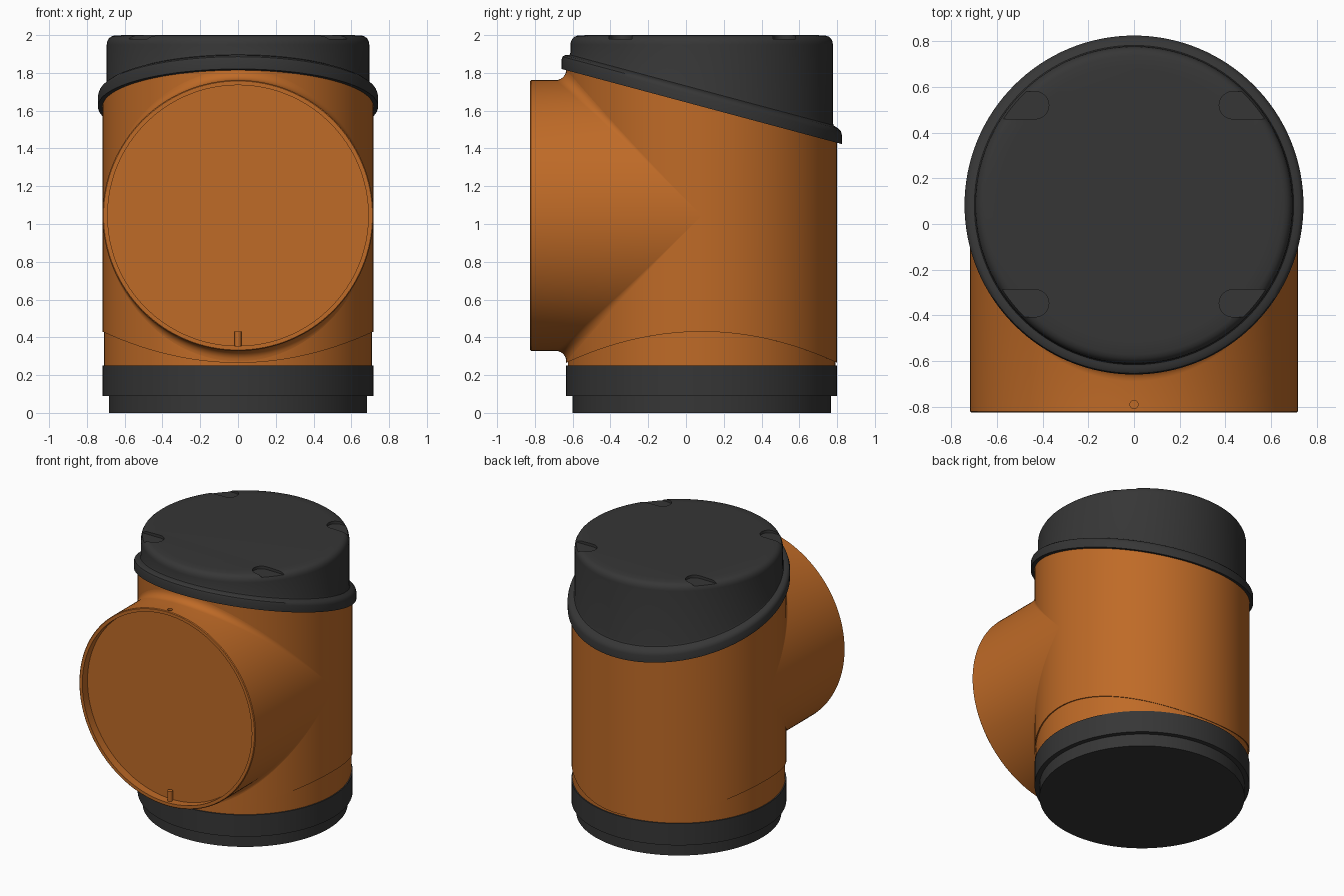
import bpy, bmesh
from math import sin, cos, pi
from mathutils import Matrix

old = bpy.data.objects.get("Cube")
if old:
    bpy.data.objects.remove(old)

SEG = 128
R = 0.717          # radius of both pipes
YC = 0.083         # axis of the upright pipe
ZC = 1.045         # axis of the side pipe
Y_FRONT = -0.825


def material(name, rgb):
    m = bpy.data.materials.new(name)
    m.use_nodes = True
    m.diffuse_color = (*rgb, 1)
    bsdf = next(n for n in m.node_tree.nodes if n.type == 'BSDF_PRINCIPLED')
    bsdf.inputs["Base Color"].default_value = (*rgb, 1)
    return m


orange = material("orange_plastic", (0.52, 0.145, 0.02))
black = material("black_plastic", (0.037, 0.037, 0.037))


def finish(bm, name, mat):
    bmesh.ops.remove_doubles(bm, verts=bm.verts, dist=1e-5)
    bmesh.ops.recalc_face_normals(bm, faces=bm.faces)
    mesh = bpy.data.meshes.new(name)
    bm.to_mesh(mesh)
    bm.free()
    mesh.materials.append(mat)
    ob = bpy.data.objects.new(name, mesh)
    bpy.context.collection.objects.link(ob)
    return ob


def activate(ob):
    bpy.ops.object.select_all(action='DESELECT')
    ob.select_set(True)
    bpy.context.view_layer.objects.active = ob


def smooth(ob, angle=0.6):
    activate(ob)
    bpy.ops.object.shade_smooth_by_angle(angle=angle)


def skin(rings, name, mat):
    """Closed solid through a list of equal rings, capped at both ends."""
    bm = bmesh.new()
    loops = [[bm.verts.new(p) for p in ring] for ring in rings]
    for a, b in zip(loops, loops[1:]):
        for i in range(len(a)):
            j = (i + 1) % len(a)
            bm.faces.new((a[i], a[j], b[j], b[i]))
    bm.faces.new(loops[0])
    bm.faces.new(loops[-1])
    return finish(bm, name, mat)


def lathe(profile, name, mat):
    """Upright turned part; a height may be a function of y."""
    rings = []
    for r, z in profile:
        ring = []
        for i in range(SEG):
            a = 2 * pi * i / SEG
            y = YC + r * sin(a)
            ring.append((r * cos(a), y, z(y) if callable(z) else z))
        rings.append(ring)
    return skin(rings, name, mat)


def slant(z):
    return lambda y: z - 0.268 * (y - YC)


def seam(y):
    return 0.43 - 0.165 * ((y - YC) / R) ** 2


def cut(target, cutter):
    cutter.hide_render = True
    mod = target.modifiers.new("cut", 'BOOLEAN')
    mod.operation = 'DIFFERENCE'
    mod.solver = 'EXACT'
    mod.object = cutter
    activate(target)
    bpy.ops.object.modifier_apply(modifier=mod.name)
    bpy.data.objects.remove(cutter)


def rod(name, mat, r, z0, z1, x=0.0, y=0.0):
    bm = bmesh.new()
    bmesh.ops.create_cone(bm, cap_ends=True, segments=24, radius1=r, radius2=r,
                          depth=z1 - z0,
                          matrix=Matrix.Translation((x, y, (z0 + z1) / 2)))
    return finish(bm, name, mat)


# Black stepped foot
smooth(lathe([(0.684, 0), (0.684, 0.09), (R, 0.09), (R, 0.25), (0.7, 0.25)],
             "base_ring", black))

# Orange upright pipe with a thin sleeve below the curved seam
smooth(lathe([(0.709, 0.245), (0.709, 0.46)], "lower_sleeve", orange))
smooth(lathe([(0.7, seam), (R, seam), (R, slant(1.63))], "upright_pipe", orange))

# Slanted black cap: sheared collar below a level top
cap = lathe([(0.70, slant(1.622)), (0.742, slant(1.622)), (0.742, slant(1.672)),
             (0.737, slant(1.688)), (0.725, slant(1.699)), (0.71, slant(1.704)),
             (0.699, slant(1.709)), (0.695, slant(1.72)),
             (0.695, 1.95), (0.692, 1.967), (0.684, 1.982), (0.672, 1.992),
             (0.655, 1.998), (0.6, 2.0)], "slanted_cap", black)

# Four round-ended notches running out through the cap's rim
for sx in (-1, 1):
    for y in (0.52, -0.347):
        outline = [(sx * 0.8, y - 0.06)]
        for i in range(17):
            a = -pi / 2 + pi * i / 16
            outline.append((sx * (0.433 - 0.06 * cos(a)), y + 0.06 * sin(a)))
        outline.append((sx * 0.8, y + 0.06))
        cut(cap, skin([[(px, py, z) for px, py in outline] for z in (1.98, 2.1)],
                      "notch_cutter", black))
smooth(cap)

# Orange side pipe: recessed front, rim, mitred back with a tapering fillet
angles = [2 * pi * i / SEG for i in range(SEG)]
rings = [[(r * cos(a), y, ZC + r * sin(a)) for a in angles]
         for r, y in ((0.69, -0.765), (0.69, Y_FRONT), (R - 0.005, Y_FRONT),
                      (R, Y_FRONT + 0.005))]
for k in range(7):
    t = pi / 2 * k / 6
    ring = []
    for a in angles:
        s = sin(a)
        f = 0.055 * s * s
        side = 1 if s > 0 else -1
        ring.append((R * cos(a), YC - R * abs(s) - f * (1 - sin(t)),
                     ZC + R * s + side * f * (1 - cos(t))))
    rings.append(ring)
rings.append([(0.01 * cos(a), YC, ZC + 0.01 * sin(a)) for a in angles])
pipe = skin(rings, "side_pipe", orange)

# Small hole in the top of the rim and a pin below it
cut(pipe, rod("hole_cutter", orange, 0.018, 1.68, 1.82, y=-0.79))
smooth(pipe)
smooth(rod("rim_pin", orange, 0.018, 0.345, 0.43, y=-0.79))
